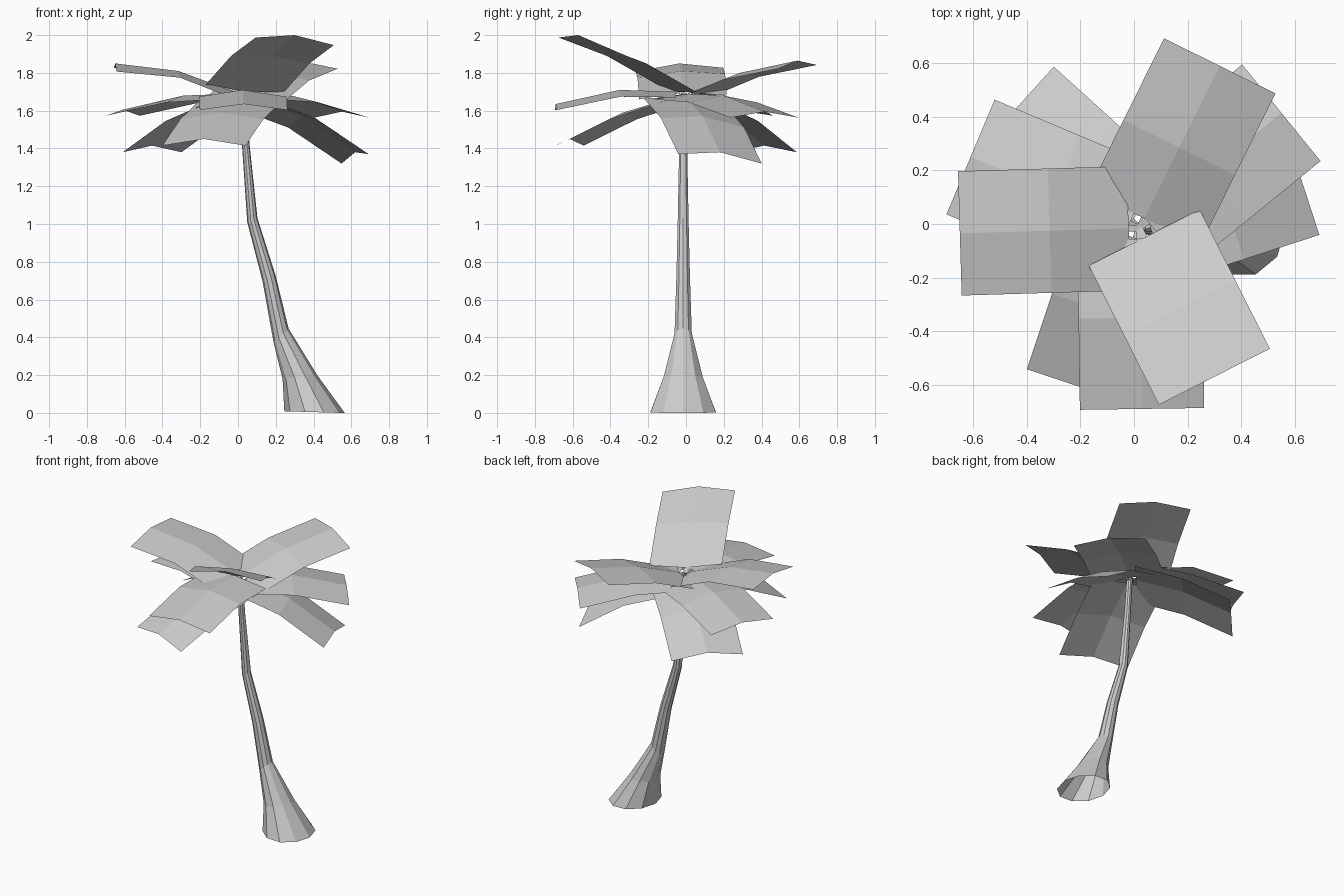
import bpy, bmesh, math
from mathutils import Vector

if "Cube" in bpy.data.objects:
    bpy.data.objects.remove(bpy.data.objects["Cube"])

HEART = Vector((0.02, -0.015, 0))   # where the trunk top meets the crown
HALF_WIDTH = 0.232


def make_object(name, bm):
    bmesh.ops.recalc_face_normals(bm, faces=bm.faces)
    mesh = bpy.data.meshes.new(name)
    bm.to_mesh(mesh)
    bm.free()
    obj = bpy.data.objects.new(name, mesh)
    bpy.context.collection.objects.link(obj)
    return obj


def skin(bm, rows, closed=False):
    """Join rows of points with quads."""
    rows = [[bm.verts.new(p) for p in row] for row in rows]
    for a, b in zip(rows, rows[1:]):
        n = len(a)
        for i in range(n if closed else n - 1):
            j = (i + 1) % n
            bm.faces.new((a[i], a[j], b[j], b[i]))


# Trunk: leaning, flared, open at the base; x, z, x radius, y radius, tilt
SIDES = 10
rings = [
    (0.405, 0.004, 0.160, 0.182, -0.03),
    (0.328, 0.19, 0.092, 0.108, 0.10),
    (0.228, 0.41, 0.040, 0.048, 0.90),
    (0.165, 0.71, 0.035, 0.038, 0.40),
    (0.076, 1.02, 0.027, 0.030, 0.40),
    (0.041, 1.42, 0.020, 0.022, 0.10),
    (0.024, 1.68, 0.018, 0.019, 0.0),
]
bm = bmesh.new()
loops = []
for x, z, rx, ry, tilt in rings:
    loop = []
    for i in range(SIDES):
        a = 2 * math.pi * i / SIDES
        dx = rx * math.cos(a)
        loop.append((x + dx, -0.015 + ry * math.sin(a), max(0, z + tilt * dx)))
    loops.append(loop)
skin(bm, loops, closed=True)
make_object("trunk", bm)


# Fronds: broad ridged leaf, two bends long and two faces wide, plus a short stem
def frond(name, tip, mid_z, root_z, drops, roll=0.0):
    tip = Vector(tip)
    out = Vector((tip.x - HEART.x, tip.y - HEART.y, 0))
    reach = out.length
    out.normalize()
    left = Vector((-out.y, out.x, 0))
    spine = [(0.04, root_z), (0.335, mid_z), (reach, tip.z)]
    rows = []
    for (r, z), drop in zip(spine, drops):
        c = HEART + out * r + Vector((0, 0, z))
        rows.append([c + left * HALF_WIDTH * s
                     + Vector((0, 0, roll * s - drop * abs(s))) for s in (-1, 0, 1)])
    bm = bmesh.new()
    skin(bm, rows)
    stem = []
    for r, z in ((0.0, root_z - 0.015), (0.06, root_z - 0.004)):
        c = HEART + out * r + Vector((0, 0, z))
        stem.append([c + left * w for w in (-0.012, 0.012)])
    skin(bm, stem)
    make_object(name, bm)


middle, low = (0.03, 0.036, 0.032), (0.03, 0.035, 0.035)
frond("upper_frond_left", (-0.65, -0.035, 1.85), 1.81, 1.70, (0.03, 0.025, 0.033), -0.01)
frond("upper_frond_front", (0.30, -0.57, 2.0), 1.89, 1.70, (-0.02, 0.02, 0.033), -0.02)
frond("upper_frond_back", (0.32, 0.59, 1.865), 1.80, 1.695, (0.035, 0.03, 0.033), 0.01)
frond("middle_frond_right", (0.55, 0.415, 1.595), 1.68, 1.69, middle)
frond("middle_frond_left", (-0.61, 0.25, 1.605), 1.68, 1.69, middle)
frond("middle_frond_front", (0.03, -0.69, 1.635), 1.71, 1.70, middle)
frond("lower_frond_right", (0.62, 0.18, 1.38), 1.57, 1.67, low, -0.025)
frond("lower_frond_back", (-0.455, 0.415, 1.415), 1.58, 1.67, low)
frond("lower_frond_front", (-0.18, -0.615, 1.45), 1.59, 1.675, low)
